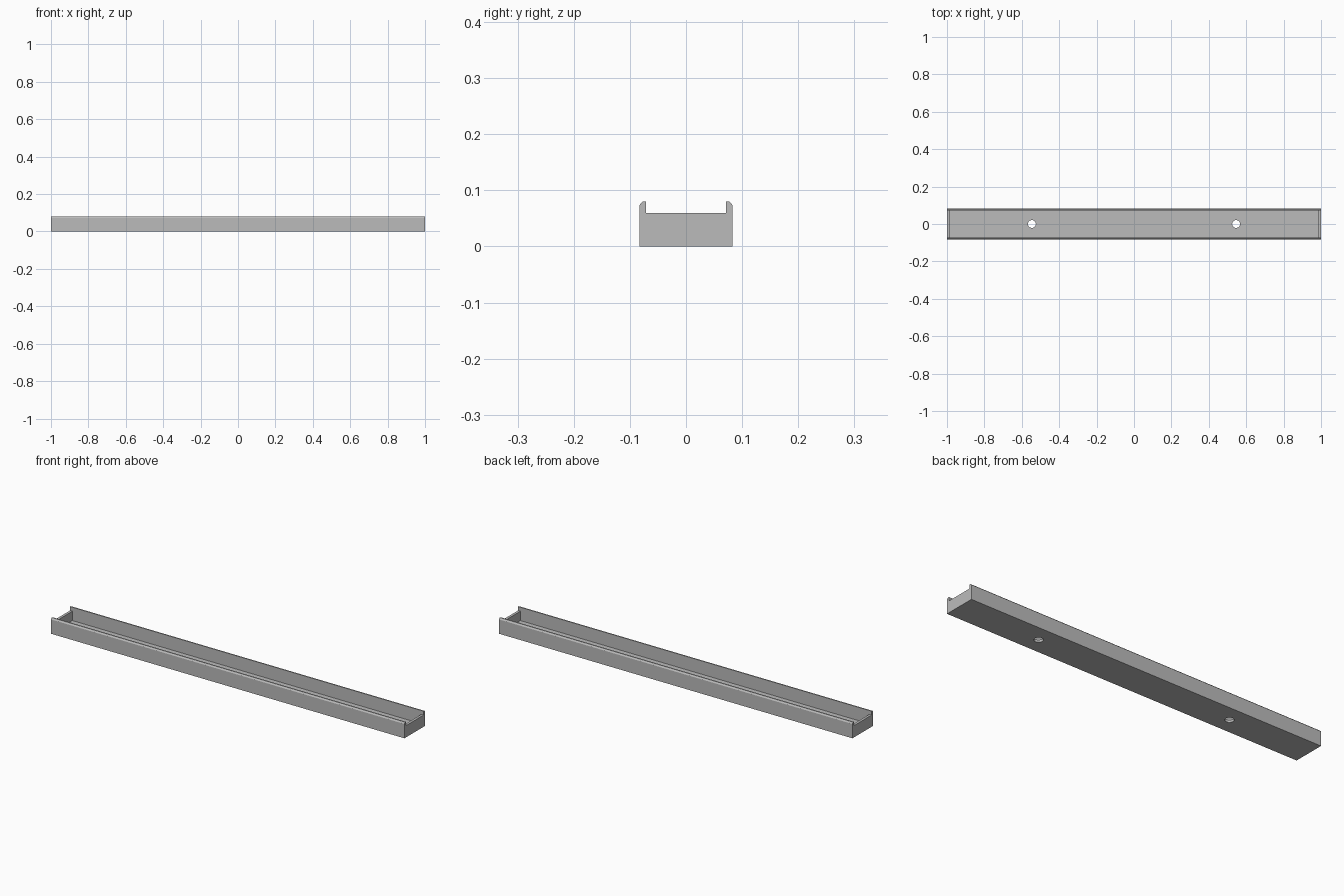
import bpy, bmesh
from mathutils import Matrix, Vector

cube = bpy.data.objects.get("Cube")
if cube:
    bpy.data.objects.remove(cube, do_unlink=True)

HALF_LEN, HALF_W, INNER_W = 1.0, 0.083, 0.071
RIM_Z, END_Z, FLOOR_Z, END_T = 0.08, 0.06, 0.012, 0.013
HOLE_X, HOLE_R = 0.546, 0.021

grey = bpy.data.materials.new("plain grey")
grey.use_nodes = True
colour = (0.5, 0.5, 0.5, 1)
grey.diffuse_color = colour
grey.node_tree.nodes["Principled BSDF"].inputs["Base Color"].default_value = colour


def add_object(name, bm):
    bmesh.ops.recalc_face_normals(bm, faces=bm.faces)
    mesh = bpy.data.meshes.new(name)
    bm.to_mesh(mesh)
    bm.free()
    mesh.materials.append(grey)
    obj = bpy.data.objects.new(name, mesh)
    bpy.context.collection.objects.link(obj)
    return obj


# Cross-section: right half, mirrored to the left, with eased outer rims
half = [(HALF_W, 0), (HALF_W, 0.073), (0.081, 0.0765), (0.077, RIM_Z),
        (INNER_W, RIM_Z), (INNER_W, END_Z)]
profile = half + [(-y, z) for y, z in reversed(half)]
bm = bmesh.new()
section = bm.faces.new([bm.verts.new((-HALF_LEN, y, z)) for y, z in profile])
swept = bmesh.ops.extrude_face_region(bm, geom=[section])["geom"]
bmesh.ops.translate(bm, vec=(2 * HALF_LEN, 0, 0),
                    verts=[v for v in swept if isinstance(v, bmesh.types.BMVert)])

# Sink the tray between two low end walls
for side in (-1, 1):
    bmesh.ops.bisect_plane(bm, geom=bm.verts[:] + bm.edges[:] + bm.faces[:],
                           plane_co=(side * (HALF_LEN - END_T), 0, 0), plane_no=(1, 0, 0))
bmesh.ops.recalc_face_normals(bm, faces=bm.faces)
middle = [f for f in bm.faces
          if (f.calc_center_median() - Vector((0, 0, END_Z))).length < 0.001]
floor = bmesh.ops.extrude_discrete_faces(bm, faces=middle)["faces"]
bmesh.ops.translate(bm, vec=(0, 0, FLOOR_Z - END_Z), verts=floor[0].verts)
tray = add_object("channel_tray", bm)

# Two screw holes through the floor
bm = bmesh.new()
for side in (-1, 1):
    bmesh.ops.create_cone(bm, cap_ends=True, segments=32, radius1=HOLE_R, radius2=HOLE_R,
                          depth=0.06, matrix=Matrix.Translation((side * HOLE_X, 0, 0)))
cutter = add_object("hole_cutter", bm)
cutter.hide_render = True
cut = tray.modifiers.new("screw_holes", 'BOOLEAN')
cut.operation, cut.solver, cut.object = 'DIFFERENCE', 'EXACT', cutter
bpy.context.view_layer.objects.active = tray
tray.select_set(True)
bpy.ops.object.modifier_apply(modifier=cut.name)
bpy.data.objects.remove(cutter, do_unlink=True)
bpy.ops.object.shade_smooth_by_angle(angle=0.5)
